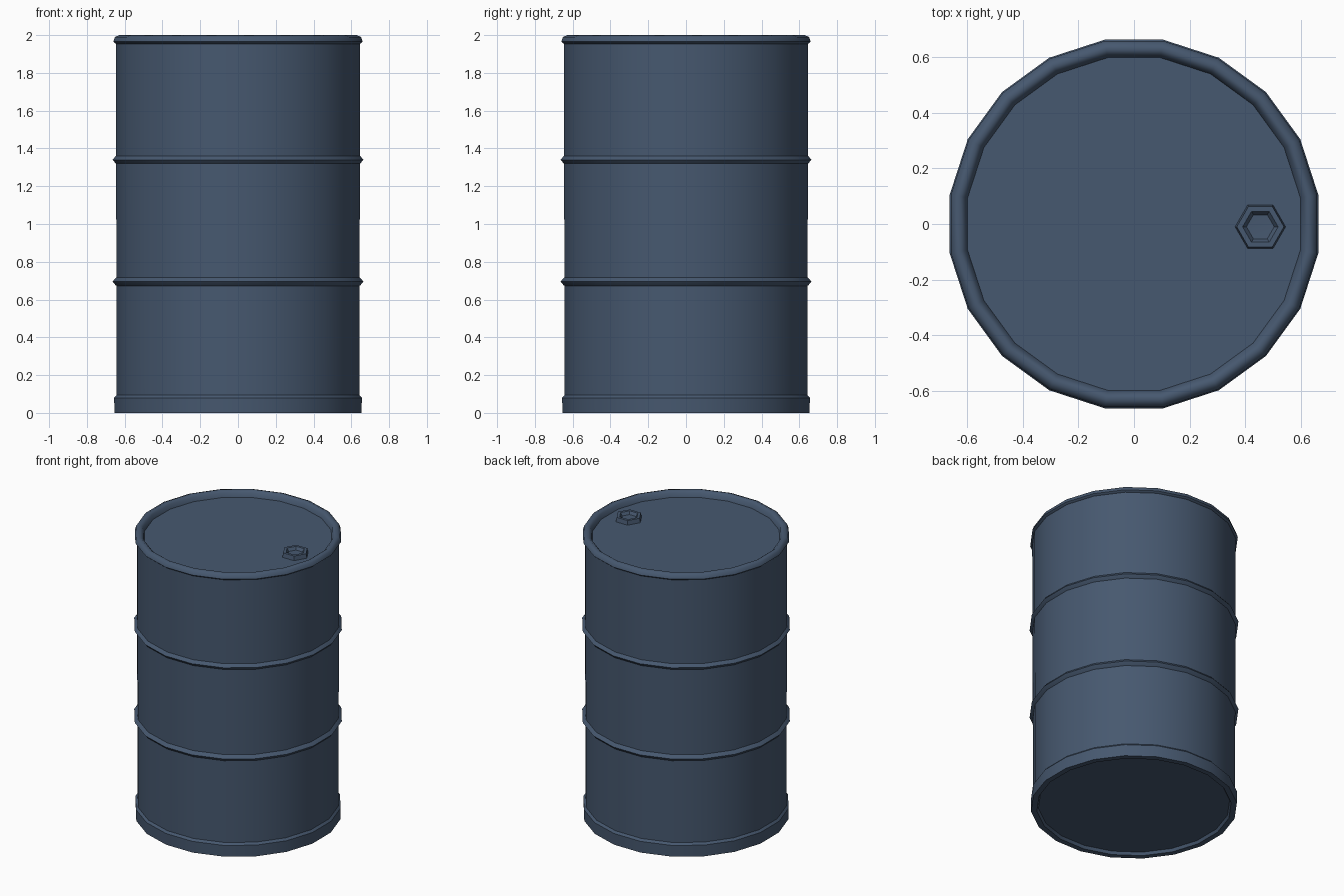
import bpy, bmesh, math

cube = bpy.data.objects.get("Cube")
if cube:
    bpy.data.objects.remove(cube)

steel = bpy.data.materials.new("slate_blue_paint")
steel.use_nodes = True
colour = (0.062, 0.098, 0.16, 1)
steel.diffuse_color = colour
steel.node_tree.nodes["Principled BSDF"].inputs["Base Color"].default_value = colour


def lathe(name, profile, sides, centre=(0, 0, 0), closed=False, turn=0.0, angle=40):
    """Spin (radius, height) points round z; radius 0 makes a pole."""
    bm = bmesh.new()
    rings = []
    for r, z in profile:
        if r == 0:
            rings.append([bm.verts.new((0, 0, z))] * sides)
        else:
            rings.append([bm.verts.new((r * math.cos(a), r * math.sin(a), z))
                          for a in (turn + math.tau * i / sides for i in range(sides))])
    pairs = list(zip(rings, rings[1:]))
    if closed:
        pairs.append((rings[-1], rings[0]))
    for low, high in pairs:
        for i in range(sides):
            j = (i + 1) % sides
            corners = list(dict.fromkeys((low[i], low[j], high[j], high[i])))
            bm.faces.new(corners)
    bmesh.ops.recalc_face_normals(bm, faces=bm.faces)
    mesh = bpy.data.meshes.new(name)
    bm.to_mesh(mesh)
    bm.free()
    mesh.materials.append(steel)
    ob = bpy.data.objects.new(name, mesh)
    ob.location = centre
    bpy.context.collection.objects.link(ob)
    bpy.ops.object.select_all(action='DESELECT')
    ob.select_set(True)
    bpy.context.view_layer.objects.active = ob
    bpy.ops.object.shade_smooth_by_angle(angle=math.radians(angle))
    return ob


SIDES = 20
HALF = math.pi / SIDES

# Drum wall with closed lid and base
lathe("drum_body", [(0, 0.02), (0.65, 0.02), (0.655, 1.955), (0, 1.955)], SIDES, turn=HALF)

# Rolled lip round the lid
lathe("top_rim", [(0.65, 1.95), (0.668, 1.965), (0.66, 1.99), (0.635, 2.0),
                  (0.615, 1.985), (0.605, 1.95)], SIDES, closed=True, turn=HALF, angle=60)

# Flat band round the foot
lathe("bottom_band", [(0.615, 0.02), (0.625, 0), (0.662, 0), (0.664, 0.08),
                      (0.65, 0.095)], SIDES, closed=True, turn=HALF)

# Two pressed hoops on the wall
for name, z in (("lower_hoop", 0.695), ("upper_hoop", 1.34)):
    lathe(name, [(0.645, z - 0.027), (0.657, z - 0.018), (0.672, z),
                 (0.657, z + 0.018), (0.645, z + 0.027)], SIDES, closed=True,
          turn=HALF, angle=60)

# Filler cap: a six-sided collar with a sunken centre
lathe("filler_cap", [(0.092, 1.95), (0.085, 1.985), (0.064, 1.985), (0.05, 1.965), (0, 1.962)],
      6, centre=(0.455, -0.01, 0))
